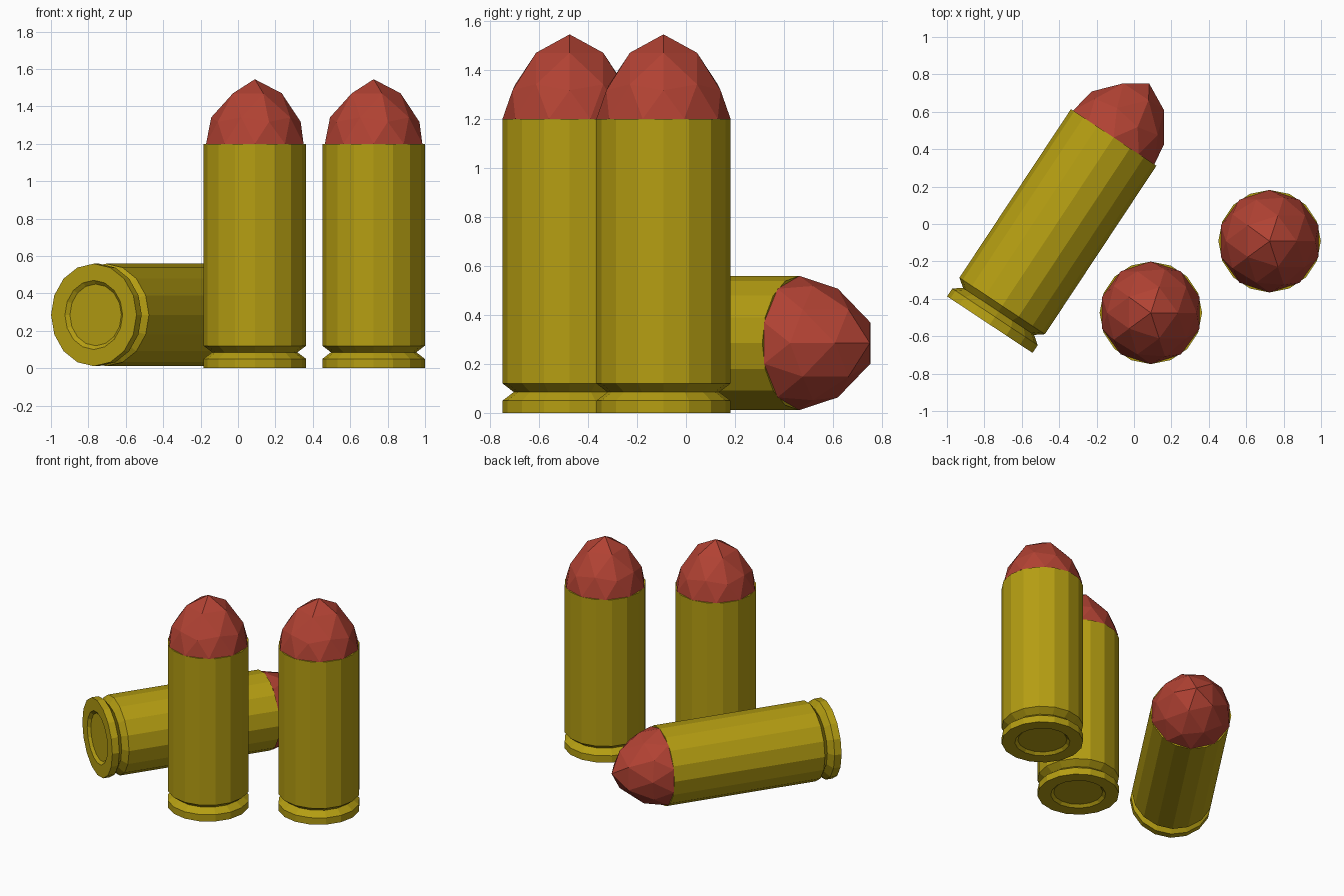
import bpy, bmesh
from math import sin, cos, pi, radians
from mathutils import Matrix, Vector

cube = bpy.data.objects.get("Cube")
if cube:
    bpy.data.objects.remove(cube, do_unlink=True)


def make_material(name, rgb):
    mat = bpy.data.materials.new(name)
    mat.use_nodes = True
    mat.diffuse_color = (*rgb, 1)
    mat.node_tree.nodes["Principled BSDF"].inputs["Base Color"].default_value = (*rgb, 1)
    return mat


brass = make_material("brass_yellow", (0.46, 0.34, 0.006))
red = make_material("brick_red", (0.44, 0.054, 0.033))

SIDES = 16
RADIUS = 0.274
CASE_TOP = 1.2


def make_mesh(bm, name, mat):
    bmesh.ops.recalc_face_normals(bm, faces=bm.faces)
    mesh = bpy.data.meshes.new(name)
    bm.to_mesh(mesh)
    bm.free()
    mesh.materials.append(mat)
    return mesh


def case_mesh():
    # Turned casing: recessed primer, rim, extractor groove, straight wall
    profile = [(0.165, 0.018), (0.185, 0), (RADIUS, 0), (RADIUS, 0.05),
               (0.228, 0.085), (RADIUS, 0.12), (RADIUS, CASE_TOP)]
    bm = bmesh.new()
    rings = [[bm.verts.new((r * cos(2 * pi * i / SIDES), r * sin(2 * pi * i / SIDES), z))
              for i in range(SIDES)] for r, z in profile]
    for low, high in zip(rings, rings[1:]):
        for i in range(SIDES):
            j = (i + 1) % SIDES
            bm.faces.new((low[i], low[j], high[j], high[i]))
    bm.faces.new(rings[0])
    bm.faces.new(rings[-1])
    return make_mesh(bm, "case", brass)


def tip_mesh():
    # Upper half of a faceted ball, with its rings drawn up to a point
    heights = {0.0: 0.0, 0.45: 0.117, 0.53: 0.141, 0.85: 0.27, 1.0: 0.345}
    bm = bmesh.new()
    bmesh.ops.create_icosphere(bm, subdivisions=2, radius=1)
    bmesh.ops.delete(bm, geom=[v for v in bm.verts if v.co.z < -0.01], context='VERTS')
    for v in bm.verts:
        level = min(heights, key=lambda h: abs(h - v.co.z))
        v.co = Vector((v.co.x * RADIUS, v.co.y * RADIUS, CASE_TOP + heights[level]))
    return make_mesh(bm, "tip", red)


case, tip = case_mesh(), tip_mesh()

# Two upright rounds and one lying on its side
angle = radians(56.5)
along = Vector((cos(angle), sin(angle), 0))
across = Vector((sin(angle), -cos(angle), 0))
lying = Matrix((across, along.cross(across), along)).transposed().to_4x4()
placements = {
    "front_round": Matrix.Translation((0.09, -0.475, 0)),
    "left_round": Matrix.Translation((0.725, -0.092, 0)),
    "lying_round": Matrix.Translation((-0.771, -0.538, 0.285)) @ lying,
}
for name, matrix in placements.items():
    for part, mesh in (("case", case), ("tip", tip)):
        obj = bpy.data.objects.new(f"{name}_{part}", mesh)
        bpy.context.collection.objects.link(obj)
        obj.matrix_world = matrix
